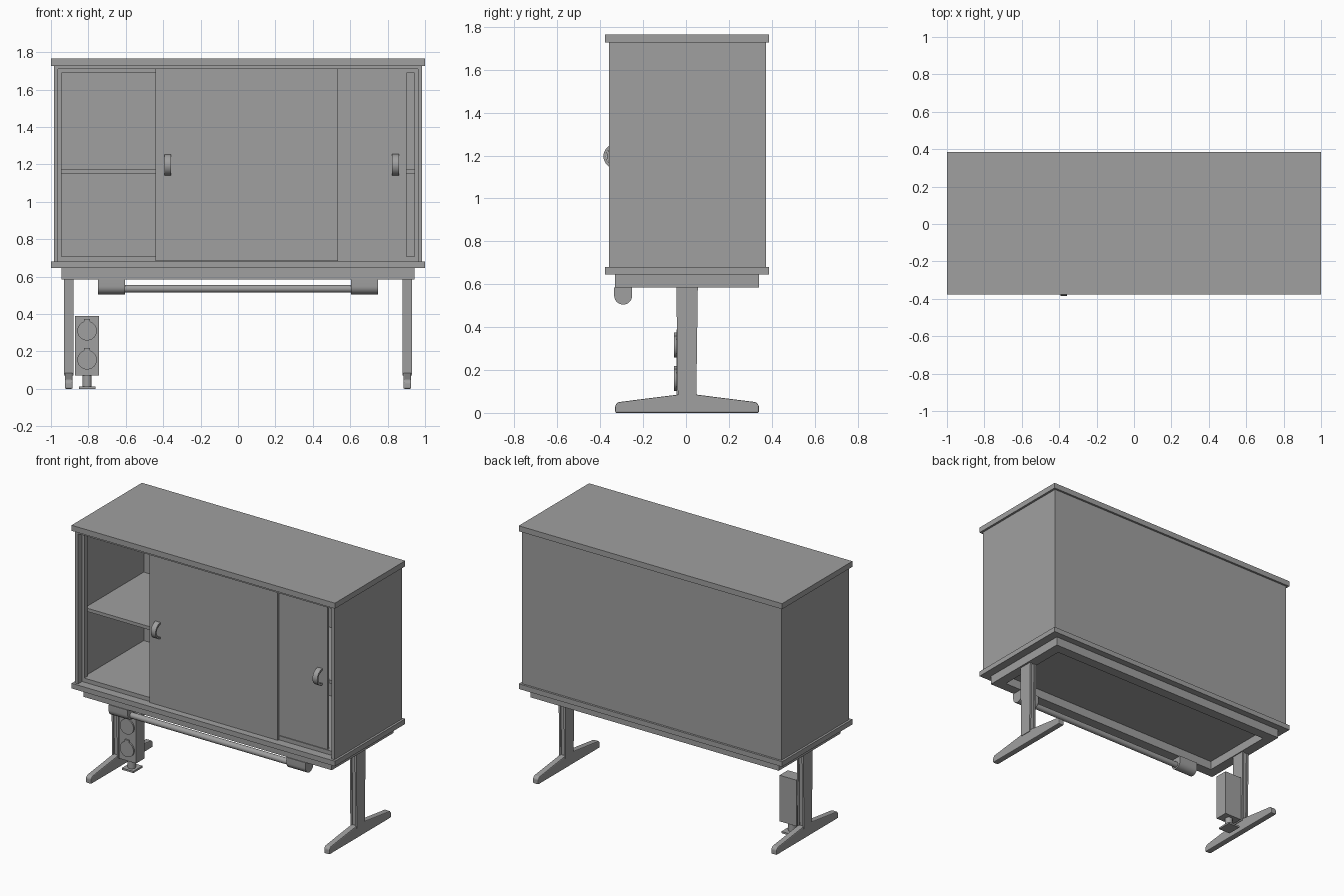
import bpy
import math

if "Cube" in bpy.data.objects:
    bpy.data.objects.remove(bpy.data.objects["Cube"], do_unlink=True)

grey = bpy.data.materials.new("plain grey")
grey.use_nodes = True
GREY = (0.35, 0.35, 0.35, 1)
grey.diffuse_color = GREY
grey.node_tree.nodes["Principled BSDF"].inputs["Base Color"].default_value = GREY


def add_mesh(name, verts, faces, bevel=0, smooth=False):
    mesh = bpy.data.meshes.new(name)
    mesh.from_pydata(verts, [], faces)
    mesh.materials.append(grey)
    obj = bpy.data.objects.new(name, mesh)
    bpy.context.collection.objects.link(obj)
    if bevel:
        mod = obj.modifiers.new("soft edges", "BEVEL")
        mod.width, mod.segments = bevel, 2
    if smooth:
        bpy.ops.object.select_all(action="DESELECT")
        obj.select_set(True)
        bpy.context.view_layer.objects.active = obj
        bpy.ops.object.shade_smooth_by_angle(angle=math.radians(35))
    return obj


def prism(name, profile, lo, hi, axis="x", **kw):
    """Extrude a closed profile: (y, z) along x, (x, z) along y, (x, y) along z."""
    place = {"x": lambda a, b, t: (t, a, b),
             "y": lambda a, b, t: (a, t, b),
             "z": lambda a, b, t: (a, b, t)}[axis]
    area = sum(p[0] * q[1] - q[0] * p[1]
               for p, q in zip(profile, profile[1:] + profile[:1]))
    if (area > 0) == (axis == "y"):
        profile = profile[::-1]
    n = len(profile)
    verts = [place(a, b, t) for t in (lo, hi) for a, b in profile]
    faces = [tuple(reversed(range(n))), tuple(range(n, 2 * n))]
    faces += [(i, (i + 1) % n, n + (i + 1) % n, n + i) for i in range(n)]
    return add_mesh(name, verts, faces, **kw)


def box(name, x, y, z, **kw):
    return prism(name, [(x[0], y[0]), (x[1], y[0]), (x[1], y[1]), (x[0], y[1])],
                 z[0], z[1], "z", **kw)


def arc(cx, cy, r, start, end, steps):
    angles = [math.radians(start + (end - start) * i / steps) for i in range(steps + 1)]
    return [(cx + r * math.cos(a), cy + r * math.sin(a)) for a in angles]


def disc(name, cx, cy, r, lo, hi, axis):
    return prism(name, arc(cx, cy, r, 0, 348.75, 31), lo, hi, axis, smooth=True)


# Overhanging top and bottom boards
BOARD_Y = (-0.377, 0.386)
box("top_board", (-1, 1), BOARD_Y, (1.727, 1.765))
box("bottom_board", (-1, 1), BOARD_Y, (0.645, 0.68))

# Cabinet shell
FRONT, BACK = -0.36, 0.372
WALL, LIP = 0.962, 0.945
box("back_panel", (-0.985, 0.985), (BACK - 0.02, BACK), (0.68, 1.727))
box("ceiling_panel", (-WALL, WALL), (FRONT, BACK - 0.02), (1.71, 1.727))
box("floor_panel", (-WALL, WALL), (-0.3, BACK - 0.02), (0.68, 0.705))
box("inner_shelf", (-WALL, WALL), (-0.285, BACK - 0.02), (1.152, 1.175))
for side, s in (("left", 1), ("right", -1)):
    box(side + "_side_panel", sorted((s * WALL, s * 0.985)), (FRONT, BACK - 0.02), (0.68, 1.727))
    box(side + "_door_rail", sorted((s * LIP, s * WALL)), (-0.318, -0.285), (0.68, 1.71))
box("lower_door_rail", (-LIP, LIP), (-0.318, -0.285), (0.68, 0.708))
box("upper_door_rail", (-LIP, LIP), (-0.318, -0.285), (1.687, 1.71))

# Sliding doors with arched handles
box("front_sliding_door", (-0.44, 0.535), (-0.333, -0.319), (0.682, 1.709))
box("rear_sliding_door", (-0.075, 0.9), (-0.312, -0.296), (0.708, 1.687))
for name, x, y in (("front", -0.375, -0.328), ("rear", 0.842, -0.312)):
    bow = arc(y, 1.197, 0.057, 90, 270, 16) + arc(y, 1.197, 0.044, 270, 90, 16)
    prism(name + "_door_handle", bow, x - 0.018, x + 0.018, smooth=True)

# Support frame under the cabinet
FX, FY, FW, FZ = 0.943, (-0.33, 0.34), 0.07, (0.585, 0.645)
box("front_frame_bar", (-FX, FX), (FY[0], FY[0] + FW), FZ)
box("rear_frame_bar", (-FX, FX), (FY[1] - FW, FY[1]), FZ)
for side, s in (("left", 1), ("right", -1)):
    box(side + "_frame_bar", sorted((s * (FX - FW), s * FX)), (FY[0] + FW, FY[1] - FW), FZ)

# Rail hung beneath the front bar, held by two rounded brackets
bracket = [(-0.335, 0.585)] + arc(-0.293, 0.547, 0.042, 180, 360, 16) + [(-0.251, 0.585)]
for side, s in (("left", 1), ("right", -1)):
    prism(side + "_rail_bracket", bracket, *sorted((s * 0.603, s * 0.748)), smooth=True)
disc("hanging_rail", -0.293, 0.535, 0.02, -0.603, 0.603, "x")

# Legs: grooved tapering post on a long sloped foot
MID = 0.005
foot = [(-0.335, 0), (-0.335, 0.035), (-0.322, 0.05), (-0.045, 0.085)]
foot += [(-y, z) for y, z in reversed(foot)]
foot = [(y + MID, z) for y, z in foot]


def post(name, bottom, top, lo, hi):
    taper = [(MID - bottom, 0.07), (MID + bottom, 0.07), (MID + top, 0.585), (MID - top, 0.585)]
    return prism(name, taper, lo, hi)


for side, s in (("left", 1), ("right", -1)):
    c = s * 0.905
    prism(side + "_foot", foot, c - 0.021, c + 0.021, bevel=0.006)
    post(side + "_post_core", 0.036, 0.043, c - 0.014, c + 0.014)
    post(side + "_post_outer_plate", 0.043, 0.05, c - 0.025, c - 0.012)
    post(side + "_post_inner_plate", 0.043, 0.05, c + 0.012, c + 0.025)

# Floor-standing socket box with two round lids
SX = -0.807
box("socket_box", (SX - 0.065, SX + 0.065), (-0.045, 0.045), (0.072, 0.388))
for name, z in (("lower", 0.155), ("upper", 0.31)):
    disc(name + "_socket_lid", SX, z, 0.052, -0.055, -0.045, "y")
    box(name + "_lid_tab", (SX - 0.016, SX + 0.016), (-0.055, -0.045), (z + 0.045, z + 0.064))
disc("socket_stem", SX, 0, 0.025, 0.01, 0.072, "z")
box("socket_base", (SX - 0.044, SX + 0.044), (-0.045, 0.055), (0, 0.012))
